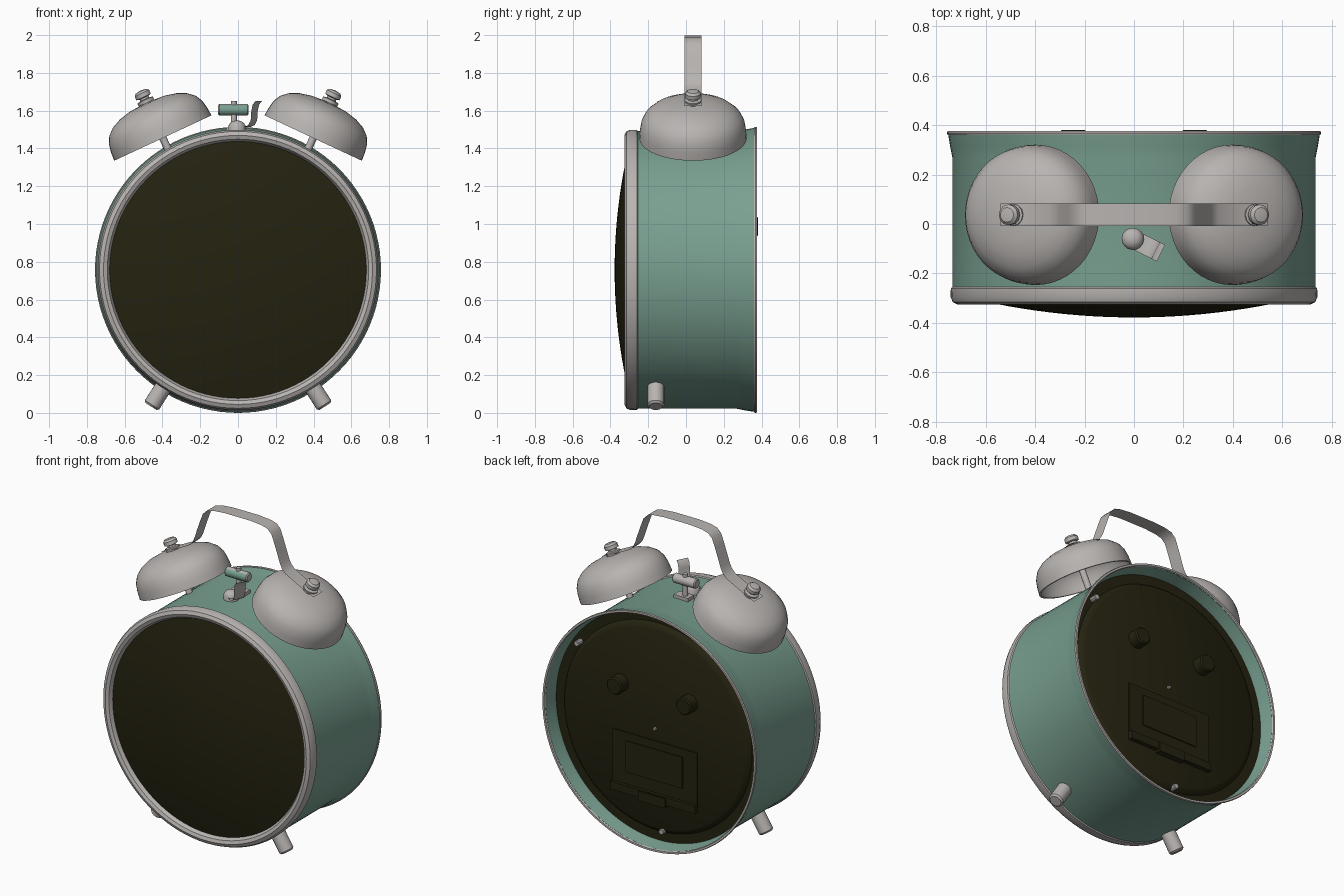
import bpy, bmesh, math
from mathutils import Matrix, Vector

if "Cube" in bpy.data.objects:
    bpy.data.objects.remove(bpy.data.objects["Cube"], do_unlink=True)


def material(name, rgb):
    m = bpy.data.materials.new(name)
    m.use_nodes = True
    m.diffuse_color = (*rgb, 1)
    m.node_tree.nodes["Principled BSDF"].inputs["Base Color"].default_value = (*rgb, 1)
    return m


GREEN = material("sage green", (0.19, 0.35, 0.28))
GREY = material("warm metal grey", (0.48, 0.455, 0.44))
DARK = material("dark olive", (0.018, 0.016, 0.005))

CZ = 0.757       # height of the case axis
MID = 0.037      # depth of bells and handle
CASE = Matrix.Translation((0, 0, CZ)) @ Matrix.Rotation(math.radians(-90), 4, 'X')


def finish(name, bm, mat, matrix=Matrix(), angle=35):
    bmesh.ops.recalc_face_normals(bm, faces=bm.faces)
    bm.transform(matrix)
    me = bpy.data.meshes.new(name)
    bm.to_mesh(me)
    bm.free()
    me.materials.append(mat)
    ob = bpy.data.objects.new(name, me)
    bpy.context.collection.objects.link(ob)
    bpy.ops.object.select_all(action='DESELECT')
    ob.select_set(True)
    bpy.context.view_layer.objects.active = ob
    bpy.ops.object.shade_smooth_by_angle(angle=math.radians(angle))
    return ob


def lathe(name, profile, mat, matrix, sides=32, closed=False):
    """Turn (radius, height) points around local z."""
    bm = bmesh.new()
    verts = [bm.verts.new((r, 0, h)) for r, h in profile]
    edges = [bm.edges.new(p) for p in zip(verts, verts[1:])]
    if closed:
        edges.append(bm.edges.new((verts[-1], verts[0])))
    bmesh.ops.spin(bm, geom=verts + edges, cent=(0, 0, 0), axis=(0, 0, 1),
                   angle=math.tau, steps=sides)
    bmesh.ops.remove_doubles(bm, verts=bm.verts, dist=0.0002)
    return finish(name, bm, mat, matrix)


def rod(name, radius, start, end, mat, matrix, sides=16, bevel=0.0):
    return lathe(name, [(0, start), (radius - bevel, start), (radius, start + bevel),
                        (radius, end - bevel), (radius - bevel, end), (0, end)],
                 mat, matrix, sides)


def ribbon(name, path, width, thick, mat, matrix):
    """Bent metal strip following (x, z) points, wide along local y."""
    bm = bmesh.new()
    rows = [[bm.verts.new((x, s * width / 2, z)) for s in (-1, 1)] for x, z in path]
    for a, b in zip(rows, rows[1:]):
        bm.faces.new((a[0], a[1], b[1], b[0]))
    bmesh.ops.solidify(bm, geom=bm.faces[:], thickness=thick)
    return finish(name, bm, mat, matrix, 40)


def box(name, size, centre, mat):
    bm = bmesh.new()
    bmesh.ops.create_cube(bm, size=1)
    bmesh.ops.scale(bm, vec=Vector(size), verts=bm.verts)
    return finish(name, bm, mat, Matrix.Translation(centre))


# Case, front bezel, back rim
lathe("case_shell", [(0.735, -0.27), (0.735, 0.27), (0.743, 0.31), (0.752, 0.365),
                     (0.74, 0.365), (0.73, 0.31), (0.722, 0.27), (0.722, -0.27)],
      GREEN, CASE, 96, True)
lathe("front_bezel", [(0.73, -0.25), (0.741, -0.26), (0.742, -0.295), (0.733, -0.316),
                      (0.712, -0.326), (0.692, -0.318), (0.68, -0.298), (0.676, -0.27)],
      GREY, CASE, 96, True)
lathe("back_rim", [(0.754, 0.36), (0.757, 0.368), (0.754, 0.376), (0.742, 0.376),
                   (0.738, 0.368), (0.742, 0.36)], GREY, CASE, 96, True)

# Domed dial cover
dome = [(0.682 * i / 12, -0.378 + 0.082 * (i / 12) ** 2) for i in range(13)]
lathe("dial_cover", dome + [(0.682, -0.27), (0, -0.27)], DARK, CASE, 96)

# Recessed back panel with its raised centre
lathe("back_panel", [(0, 0.24), (0.726, 0.24), (0.726, 0.28), (0.665, 0.28),
                     (0.65, 0.3), (0.63, 0.31), (0, 0.31)], DARK, CASE, 96)
for name, x in (("left_winding_knob", 0.245), ("right_winding_knob", -0.245)):
    rod(name, 0.055, 0.3, 0.38, DARK,
        Matrix.Translation((x, 0, 0.23)) @ CASE, 20, 0.008)
for i, (x, dz, r) in enumerate(((0.55, 0.4, 0.018), (-0.05, -0.645, 0.018), (0, 0, 0.011))):
    rod(f"back_screw_{i + 1}", r, 0.27, 0.325, GREY,
        Matrix.Translation((x, 0, dz)) @ CASE, 10, 0.003)
box("battery_surround", (0.6, 0.008, 0.36), (0, 0.313, 0.5), DARK)
box("battery_door", (0.4, 0.008, 0.2), (0, 0.32, 0.53), DARK)
box("battery_ledge", (0.6, 0.03, 0.05), (0, 0.323, 0.325), DARK)
box("battery_latch", (0.19, 0.04, 0.06), (0, 0.328, 0.315), DARK)

# Feet, bells, posts and nuts on both sides
for side, word in ((1, "left"), (-1, "right")):
    foot = (Matrix.Translation((0, -0.16, CZ))
            @ Matrix.Rotation(side * math.radians(180 - 32.5), 4, 'Y'))
    rod(word + "_foot", 0.045, 0.69, 0.857, GREY, foot, 20, 0.01)

    bell = (Matrix.Translation((side * 0.398, MID, 1.455))
            @ Matrix.Rotation(side * math.radians(25), 4, 'Y'))
    outer = [(0.284, 0), (0.281, 0.045), (0.273, 0.09), (0.252, 0.13), (0.215, 0.162),
             (0.165, 0.185), (0.1, 0.2), (0, 0.207)]
    inner = [(max(r - 0.012, 0), max(h - 0.01, 0)) for r, h in reversed(outer)]
    lathe(word + "_bell", outer + inner + [outer[0]], GREY, bell, 48)
    rod(word + "_bell_post", 0.02, -0.08, 0.2, GREY, bell, 12)
    lathe(word + "_bell_nut", [(0, 0.2), (0.045, 0.205), (0.045, 0.222), (0.026, 0.226),
                               (0.026, 0.236), (0.042, 0.24), (0.042, 0.262),
                               (0.03, 0.274), (0, 0.278)], GREY, bell, 12)

# Carrying handle
half = [(0.09, 1.997), (0.17, 1.99), (0.215, 1.978), (0.243, 1.95), (0.262, 1.9),
        (0.283, 1.84), (0.303, 1.78), (0.318, 1.748), (0.342, 1.722), (0.44, 1.672),
        (0.54, 1.626)]
ribbon("handle", [(-x, z) for x, z in reversed(half)] + half, 0.092, 0.011, GREY,
       Matrix.Translation((0, MID, 0)))

# Hammer between the bells
rod("hammer_stem", 0.016, 1.46, 1.65, GREY, Matrix.Translation((-0.022, MID, 0)), 12)
hammer = rod("hammer_head", 0.03, -0.105, 0.055, GREY,
             Matrix.Translation((0, MID, 1.605)) @ Matrix.Rotation(math.radians(90), 4, 'Y'),
             20, 0.006)
hammer.data.materials.append(GREEN)
for f in hammer.data.polygons:
    if f.normal.y < -0.5 and abs(f.normal.x) < 0.1:
        f.material_index = 1
box("hammer_base", (0.1, 0.06, 0.03), (-0.01, MID, 1.497), GREY)

# Stop lever
lever = Matrix.Translation((-0.005, -0.06, 0)) @ Matrix.Rotation(math.radians(-27), 4, 'Z')
lathe("lever_pivot", [(0, 1.48), (0.045, 1.48), (0.045, 1.522), (0.034, 1.538),
                      (0.018, 1.546), (0, 1.548)], GREY, lever, 16)
ribbon("stop_lever", [(0, 1.513), (0.06, 1.514), (0.085, 1.523), (0.1, 1.548),
                      (0.104, 1.6), (0.112, 1.632), (0.128, 1.65)], 0.075, 0.01, GREY, lever)
